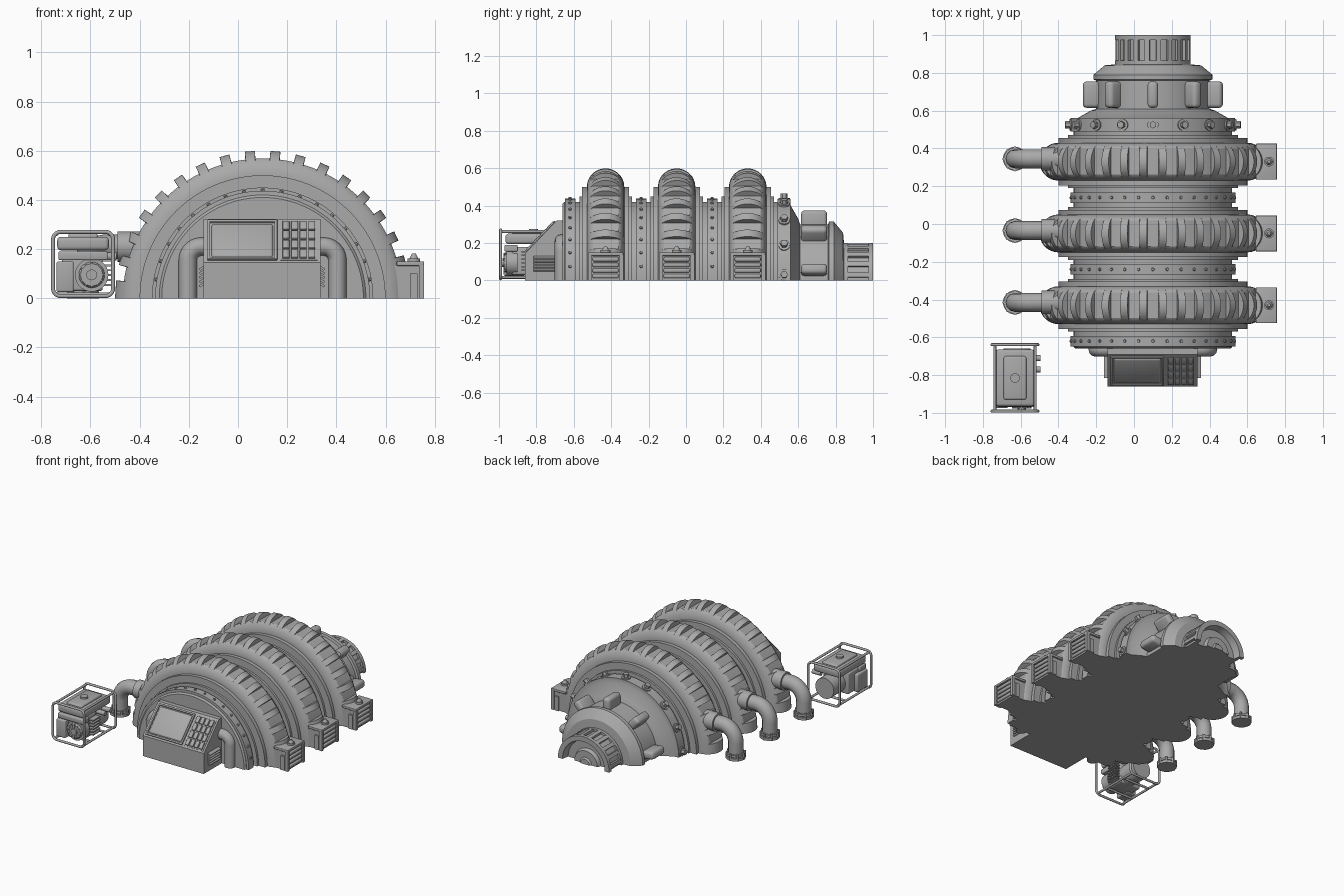
import bpy, bmesh
from math import sin, cos, pi, radians, atan2
from mathutils import Matrix, Vector

if "Cube" in bpy.data.objects:
    bpy.data.objects.remove(bpy.data.objects["Cube"])

GREY = (0.4, 0.4, 0.4, 1)
mat = bpy.data.materials.new("plain_grey")
mat.use_nodes = True
mat.diffuse_color = GREY
mat.node_tree.nodes["Principled BSDF"].inputs["Base Color"].default_value = GREY

CX = 0.1                     # x of the main axis, which lies on the ground
TYRES = (-0.43, -0.05, 0.33)
made = []
T = Matrix.Translation


def finish(bm, name):
    bmesh.ops.recalc_face_normals(bm, faces=bm.faces)
    me = bpy.data.meshes.new(name)
    bm.to_mesh(me)
    bm.free()
    me.materials.append(mat)
    ob = bpy.data.objects.new(name, me)
    bpy.context.collection.objects.link(ob)
    made.append(ob)
    return ob


def box(bm, lo, hi, m=Matrix(), bevel=0):
    lo, hi = Vector(lo), Vector(hi)
    g = bmesh.ops.create_cube(bm, size=1, matrix=m @ T((lo + hi) / 2) @ Matrix.Diagonal((*(hi - lo), 1)))
    if bevel:
        edges = list({e for v in g["verts"] for e in v.link_edges})
        bmesh.ops.bevel(bm, geom=edges, offset=bevel, segments=3, profile=0.5, affect='EDGES')


def cyl(bm, m, r, h, r2=None, n=20):
    """Cylinder standing on the local origin along local z."""
    bmesh.ops.create_cone(bm, cap_ends=True, segments=n, radius1=r,
                          radius2=r if r2 is None else r2, depth=h, matrix=m @ T((0, 0, h / 2)))


def polar(deg, y, r):
    return T((CX, y, 0)) @ Matrix.Rotation(radians(deg), 4, 'Y') @ T((0, 0, r))


def half_revolve(name, profile, angles):
    """Closed half solid of revolution; profile(angle) gives (y, r) points."""
    bm = bmesh.new()
    rings = [[bm.verts.new((CX + r * sin(radians(a)), y, r * cos(radians(a))))
              for y, r in profile(a)] for a in angles]
    for p, q in zip(rings, rings[1:]):
        for i in range(len(p) - 1):
            bm.faces.new((p[i], p[i + 1], q[i + 1], q[i]))
    bm.faces.new(rings[0] + rings[-1][::-1])
    bmesh.ops.remove_doubles(bm, verts=bm.verts, dist=1e-5)
    return finish(bm, name)


def tube(name, points, r, cyclic=False):
    cu = bpy.data.curves.new(name, 'CURVE')
    cu.dimensions = '3D'
    cu.bevel_depth, cu.bevel_resolution, cu.use_fill_caps = r, 4, True
    sp = cu.splines.new('POLY')
    sp.points.add(len(points) - 1)
    for p, co in zip(sp.points, points):
        p.co = (*co, 1)
    sp.use_cyclic_u = cyclic
    cu.materials.append(mat)
    ob = bpy.data.objects.new(name, cu)
    bpy.context.collection.objects.link(ob)
    made.append(ob)


def arc(cx, cz, r, a0, a1, n=10):
    return [(cx + r * cos(radians(a0 + (a1 - a0) * i / n)),
             cz + r * sin(radians(a0 + (a1 - a0) * i / n))) for i in range(n + 1)]


# Main hull: stepped flanges, studded bands and rear nozzle
hull = [(-0.66, 0), (-0.66, 0.41), (-0.65, 0.42)]
for c in TYRES:
    b = c - 0.19
    hull += [(b - 0.028, 0.42), (b - 0.028, 0.437), (b + 0.028, 0.437), (b + 0.028, 0.42),
             (b + 0.05, 0.42), (b + 0.05, 0.45), (c - 0.125, 0.45), (c - 0.125, 0.5),
             (c + 0.125, 0.5), (c + 0.125, 0.45), (c + 0.14, 0.45), (c + 0.14, 0.42)]
hull += [(0.49, 0.42), (0.49, 0.435), (0.56, 0.435), (0.56, 0.4), (0.6, 0.33), (0.61, 0.3),
         (0.76, 0.3), (0.765, 0.315), (0.79, 0.315), (0.84, 0.255), (0.845, 0.2), (0.865, 0.2),
         (0.865, 0.183), (0.975, 0.183), (0.975, 0.2), (1, 0.2), (1, 0.165), (0.95, 0.155),
         (0.95, 0.1), (0.975, 0.09), (0.975, 0.045), (0.985, 0.035), (0.985, 0)]
half_revolve("hull", lambda a: hull, [-90 + i * 180 / 72 for i in range(73)])

# Tyre hoops with crosswise tread slots
SLOT = 2.9
steps = [-90] + [k * 10 + o for k in range(-8, 9)
                 for o in (-SLOT - 0.15, -SLOT, -1, 1, SLOT, SLOT + 0.15)] + [90]


def tyre_profile(c):
    def profile(a):
        off = abs(a - round(a / 10) * 10)
        slot = off <= SLOT + 0.01 and abs(a) < 85
        pts = [(c - 0.1, 0)]
        for i in range(25):
            f = radians(-90 + i * 7.5)
            r = 0.1
            if slot and abs(f) < 1.2:
                r = min(r, 0.068 / cos(f))
            pts.append((c + r * sin(f), 0.5 + r * cos(f)))
        return pts + [(c + 0.1, 0)]
    return profile


for c in TYRES:
    half_revolve("tyre_hoop", tyre_profile(c), steps)

# Studs on the bands, bolts on the rear ring, nozzle ribs
bm = bmesh.new()
for c in TYRES:
    for k in range(-8, 9):
        cyl(bm, polar(k * 10, c - 0.19, 0.43), 0.01, 0.016, 0.007, 10)
finish(bm, "band_studs")
bm = bmesh.new()
for k in range(-4, 5):
    m = polar(k * 21.5, 0.525, 0.42)
    cyl(bm, m, 0.03, 0.022, n=20)
    cyl(bm, m, 0.019, 0.046, n=6)
finish(bm, "ring_bolts")
bm = bmesh.new()
for k in range(10):
    box(bm, (-0.013, -0.056, -0.03), (0.013, 0.056, 0), polar(-81 + k * 18, 0.92, 0.199))
finish(bm, "nozzle_ribs")
bm = bmesh.new()
for k in range(-2, 3):
    box(bm, (-0.028, -0.07, -0.04), (0.028, 0.07, 0.075), polar(k * 40, 0.685, 0.3), 0.02)
finish(bm, "rear_lugs")

# Control console with sloped panel
bm = bmesh.new()
side = [(-0.86, 0), (-0.86, 0.145), (-0.69, 0.322), (-0.65, 0.322), (-0.65, 0)]
f = bm.faces.new([bm.verts.new((-0.14, y, z)) for y, z in side])
g = bmesh.ops.extrude_face_region(bm, geom=[f])
bmesh.ops.translate(bm, vec=(0.475, 0, 0), verts=[v for v in g["geom"] if isinstance(v, bmesh.types.BMVert)])
finish(bm, "console")
panel = T((-0.14, -0.86, 0.145)) @ Matrix.Rotation(atan2(0.177, 0.17), 4, 'X')
bm = bmesh.new()
for lo, hi in (((0.015, 0.012), (0.3, 0.024)), ((0.015, 0.222), (0.3, 0.234)),
               ((0.015, 0.012), (0.027, 0.234)), ((0.288, 0.012), (0.3, 0.234))):
    box(bm, (*lo, -0.005), (*hi, 0.01), panel, 0.003)
box(bm, (0.032, 0.029, -0.02), (0.283, 0.217, 0.008), panel, 0.012)
finish(bm, "screen")
bm = bmesh.new()
box(bm, (0.313, 0.012, -0.005), (0.463, 0.234, 0.003), panel)
for i in range(4):
    for j in range(4):
        x, y = 0.321 + i * 0.035, 0.02 + j * 0.053
        box(bm, (x, y, 0), (x + 0.028, y + 0.046, 0.012), panel, 0.003)
finish(bm, "keypad")

# Louvres and bent side pipes either side of the console
bm = bmesh.new()
for s in (-1, 1):
    mid = CX - 0.0025 + s * 0.2375
    for i in range(5):
        box(bm, (-0.02, -0.06, -0.007), (0.02, 0.06, 0.003),
            T((mid, -0.755, 0.06 + i * 0.017)) @ Matrix.Rotation(s * 0.5, 4, 'Y'))
finish(bm, "console_louvres")
for s in (-1, 1):
    pts = [(0.3, 0)] + arc(0.245, 0.155, 0.055, 0, 90) + [(0.18, 0.21)]
    tube("console_pipe", [(CX + s * (x + 0.004), -0.665, z) for x, z in pts], 0.037)

# Elbow pipes on the right and vent boxes on the left of each hoop
for c in TYRES:
    y = c + 0.015
    pts = [(-0.4, 0.21)] + arc(-0.53, 0.11, 0.1, 90, 180) + [(-0.63, 0)]
    tube("elbow_pipe", [(x, y, z) for x, z in pts], 0.05)
    bm = bmesh.new()
    cyl(bm, T((-0.49, y, 0.21)) @ Matrix.Rotation(pi / 2, 4, 'Y'), 0.062, 0.1, n=28)
    cyl(bm, T((-0.63, y, 0)), 0.064, 0.018, n=28)
    cyl(bm, T((-0.63, y, 0.024)), 0.06, 0.016, n=28)
    for k in range(8):
        a = k * pi / 4
        cyl(bm, T((-0.63 + 0.058 * cos(a), y + 0.058 * sin(a), 0)), 0.009, 0.045, n=6)
    finish(bm, "pipe_flanges")

    bm = bmesh.new()
    box(bm, (0.6, c - 0.085, 0), (0.745, c + 0.085, 0.135))
    box(bm, (0.645, c - 0.095, 0.132), (0.757, c + 0.095, 0.15), bevel=0.004)
    for s in (-1, 1):
        box(bm, (0.7, c + s * 0.089 - 0.006, 0), (0.73, c + s * 0.089 + 0.006, 0.1))
        box(bm, (0.735, c + s * 0.085 - 0.01, 0), (0.757, c + s * 0.085 + 0.01, 0.135))
    for i in range(4):
        box(bm, (0.73, c - 0.07, 0.012 + i * 0.03), (0.757, c + 0.07, 0.035 + i * 0.03), bevel=0.008)
    cyl(bm, T((0.715, c, 0.15)), 0.026, 0.012)
    cyl(bm, T((0.715, c, 0.162)), 0.018, 0.02, 0.008)
    finish(bm, "vent_box")

# Generator: tube frame
X0, X1, Z0, Z1, R = -0.752, -0.508, 0.009, 0.27, 0.03
loop = (arc(X1 - R, Z1 - R, R, 0, 90, 5) + arc(X0 + R, Z1 - R, R, 90, 180, 5)
        + arc(X0 + R, Z0 + R, R, 180, 270, 5) + arc(X1 - R, Z0 + R, R, 270, 360, 5))
for y in (-0.991, -0.639):
    tube("generator_frame_loop", [(x, y, z) for x, z in loop], 0.008, True)
for x in (X0 + 0.015, X1 - 0.015):
    for z in (Z0 + 0.008, Z1 - 0.008):
        tube("generator_frame_rail", [(x, -0.991, z), (x, -0.639, z)], 0.008)
for y in (-0.9, -0.73):
    tube("generator_cross_bar", [(X0 + 0.015, y, 0.016), (X1 - 0.015, y, 0.016)], 0.008)

# Generator: tank, engine, control box and recoil starter
bm = bmesh.new()
box(bm, (-0.735, -0.965, 0.195), (-0.525, -0.665, 0.25), bevel=0.015)
box(bm, (-0.69, -0.93, 0.24), (-0.57, -0.7, 0.264), bevel=0.01)
cyl(bm, T((-0.63, -0.815, 0.26)), 0.025, 0.016)
finish(bm, "fuel_tank")
bm = bmesh.new()
box(bm, (-0.715, -0.93, 0.03), (-0.55, -0.79, 0.18), bevel=0.01)
box(bm, (-0.738, -0.975, 0.025), (-0.668, -0.86, 0.15), bevel=0.008)
box(bm, (-0.73, -0.97, 0.155), (-0.53, -0.9, 0.19), bevel=0.006)
back = Matrix.Rotation(pi / 2, 4, 'X')
cyl(bm, T((-0.62, -0.66, 0.1)) @ back, 0.072, 0.16, n=28)
cyl(bm, T((-0.595, -0.9, 0.095)) @ back, 0.068, 0.06, n=28)
cyl(bm, T((-0.595, -0.95, 0.095)) @ back, 0.058, 0.024, 0.045, n=28)
cyl(bm, T((-0.595, -0.96, 0.095)) @ back, 0.022, 0.026, n=16)
for k in range(12):
    box(bm, (0.026, -0.003, 0), (0.052, 0.003, 0.022),
        T((-0.595, -0.955, 0.095)) @ back @ Matrix.Rotation(k * pi / 6, 4, 'Z'))
for i in range(6):
    box(bm, (-0.575, -0.88, 0.05 + i * 0.02), (-0.515, -0.8, 0.058 + i * 0.02))
for y in (-0.77, -0.71):
    cyl(bm, T((-0.56, y, 0.17)) @ Matrix.Rotation(pi / 2, 4, 'Y'), 0.016, 0.065, n=14)
finish(bm, "generator_engine")

# Turn tubes into meshes and shade smooth with sharp edges kept
bpy.ops.object.select_all(action='DESELECT')
for ob in made:
    ob.select_set(True)
bpy.context.view_layer.objects.active = made[0]
bpy.ops.object.convert(target='MESH')
bpy.ops.object.shade_smooth_by_angle(angle=radians(32))
